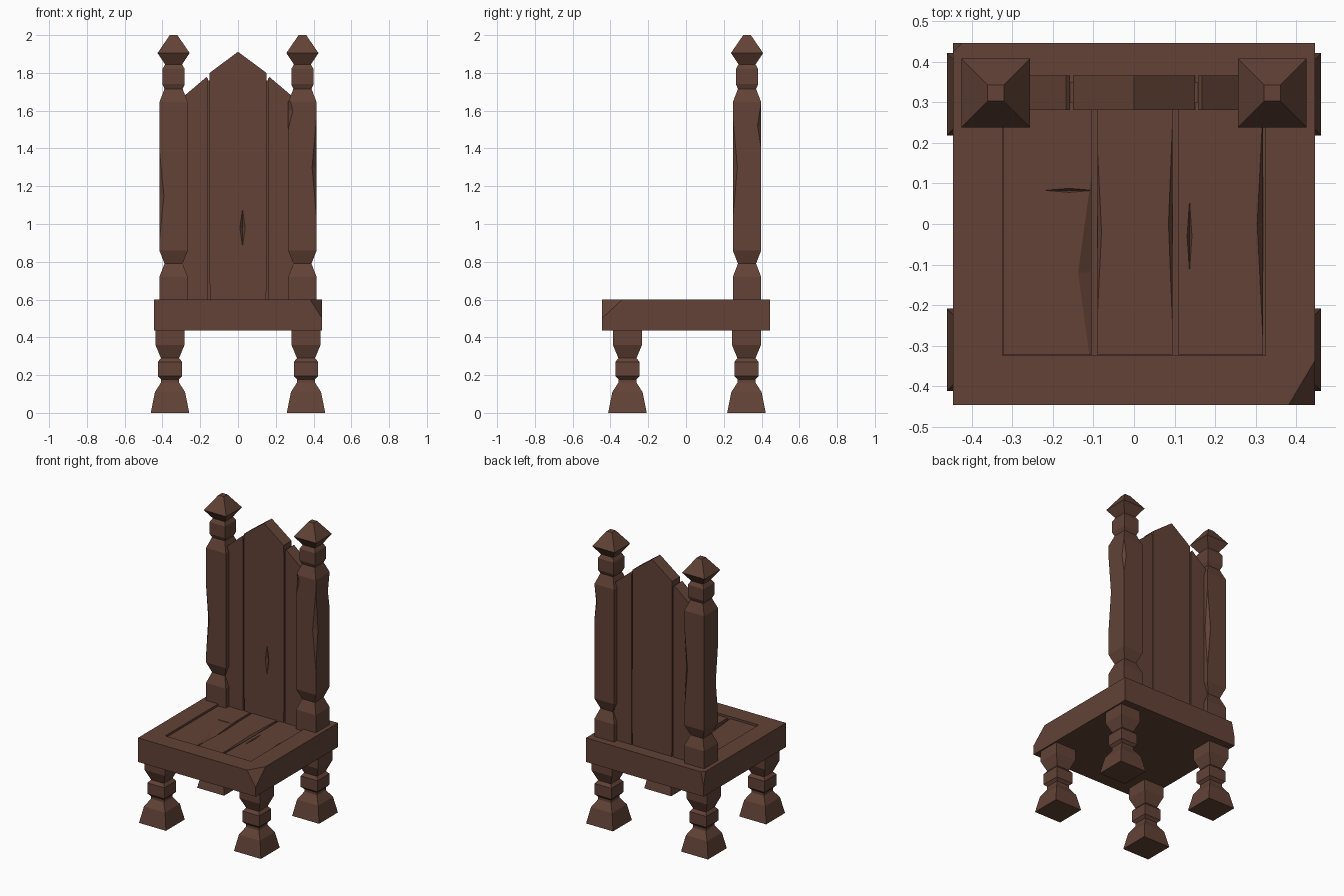
import bpy, bmesh
from mathutils import Vector

if "Cube" in bpy.data.objects:
    bpy.data.objects.remove(bpy.data.objects["Cube"])

wood = bpy.data.materials.new("dark brown wood")
wood.diffuse_color = (0.122, 0.055, 0.037, 1)
wood.use_nodes = True
wood.node_tree.nodes["Principled BSDF"].inputs["Base Color"].default_value = wood.diffuse_color


def finish(name, bm):
    bmesh.ops.recalc_face_normals(bm, faces=bm.faces)
    me = bpy.data.meshes.new(name)
    bm.to_mesh(me)
    bm.free()
    me.materials.append(wood)
    ob = bpy.data.objects.new(name, me)
    bpy.context.collection.objects.link(ob)
    return ob


def box(name, x, y, z):
    bm = bmesh.new()
    pts = [bm.verts.new((a, b, c)) for a in x for b in y for c in z]
    bmesh.ops.convex_hull(bm, input=pts)
    bmesh.ops.dissolve_limit(bm, angle_limit=0.01, verts=bm.verts, edges=bm.edges)
    return finish(name, bm)


def spindle(center, size):
    """Pointed octahedral cutter used for cracks and worn edges."""
    bm = bmesh.new()
    c = Vector(center)
    pts = []
    for i in range(3):
        for s in (-1, 1):
            d = Vector((0, 0, 0))
            d[i] = s * size[i]
            pts.append(bm.verts.new(c + d))
    bmesh.ops.convex_hull(bm, input=pts)
    return finish("wear_cutter", bm)


def cut(ob, cutter):
    cutter.hide_render = True
    m = ob.modifiers.new("cut", 'BOOLEAN')
    m.operation, m.solver, m.object = 'DIFFERENCE', 'EXACT', cutter
    bpy.context.view_layer.objects.active = ob
    bpy.ops.object.modifier_apply(modifier=m.name)
    bpy.data.objects.remove(cutter)


def turned(name, cx, cy, profile):
    """Square-section turning from (height, half width) pairs."""
    bm = bmesh.new()
    rings = [[bm.verts.new((cx + sx * h, cy + sy * h, z))
              for sx, sy in ((-1, -1), (1, -1), (1, 1), (-1, 1))] for z, h in profile]
    for a, b in zip(rings, rings[1:]):
        for i in range(4):
            j = (i + 1) % 4
            bm.faces.new((a[i], a[j], b[j], b[i]))
    bm.faces.new(rings[0])
    bm.faces.new(rings[-1])
    return finish(name, bm)


def plank(name, outline, y0, y1):
    """Board with an x/z outline, extruded through y."""
    bm = bmesh.new()
    f = bm.faces.new([bm.verts.new((x, y0, z)) for x, z in outline])
    ext = bmesh.ops.extrude_face_region(bm, geom=[f], use_keep_orig=True)
    bmesh.ops.translate(bm, vec=(0, y1 - y0, 0),
                        verts=[v for v in ext["geom"] if isinstance(v, bmesh.types.BMVert)])
    return finish(name, bm)


# Seat frame with recess and broken corners
seat = box("seat_frame", (-0.446, 0.446), (-0.446, 0.446), (0.435, 0.6))
cut(seat, box("recess_cutter", (-0.324, 0.324), (-0.324, 0.324), (0.56, 0.7)))
bm = bmesh.new()
bm.from_mesh(seat.data)
for a, b, c in (((0.382, -0.446, 0.6), (0.446, -0.338, 0.6), (0.446, -0.446, 0.5)),
                ((-0.446, 0.425, 0.6), (-0.425, 0.446, 0.6), (-0.446, 0.446, 0.5))):
    a, b, c = Vector(a), Vector(b), Vector(c)
    n = (b - a).cross(c - a)
    if n.dot(a) < 0:
        n.negate()
    r = bmesh.ops.bisect_plane(bm, geom=bm.verts[:] + bm.edges[:] + bm.faces[:],
                               plane_co=a, plane_no=n, clear_outer=True)
    bmesh.ops.holes_fill(bm, edges=[e for e in bm.edges if e.is_boundary])
bmesh.ops.recalc_face_normals(bm, faces=bm.faces)
bm.to_mesh(seat.data)
bm.free()

# Seat planks with cracks and worn edges
seat_wear = (
    [((-0.105, -0.12, 0.586), (0.033, 0.24, 0.02)), ((-0.16, 0.083, 0.586), (0.06, 0.005, 0.012))],
    [((-0.09, -0.02, 0.586), (0.01, 0.2, 0.015)), ((0.095, 0.0, 0.586), (0.01, 0.25, 0.015))],
    [((0.137, -0.03, 0.586), (0.006, 0.09, 0.012)), ((0.318, 0.0, 0.586), (0.014, 0.28, 0.02))])
for i, x in enumerate(((-0.323, -0.105), (-0.09, 0.095), (0.11, 0.318))):
    p = box(f"seat_plank_{i + 1}", x, (-0.323, 0.323), (0.555, 0.586))
    for c, s in seat_wear[i]:
        cut(p, spindle(c, s))

# Legs
LEG = [(0, 0.102), (0.11, 0.08), (0.16, 0.048), (0.178, 0.048), (0.195, 0.064),
       (0.27, 0.064), (0.29, 0.048), (0.36, 0.077), (0.45, 0.077)]
for side, s in (("left", -1), ("right", 1)):
    turned(f"front_leg_{side}", s * 0.36, -0.31, LEG)
    turned(f"rear_leg_{side}", s * 0.36, 0.32, LEG)

# Back posts with finials and worn edges
POST = [(0.57, 0.075), (0.72, 0.075), (0.79, 0.048), (0.86, 0.075), (1.645, 0.075),
        (1.715, 0.048), (1.74, 0.059), (1.82, 0.059), (1.845, 0.045), (1.905, 0.085), (2.0, 0.02)]
post_wear = {
    -1: [((-0.417, 0.248, 1.15), (0.025, 0.025, 0.25)), ((-0.265, 0.398, 1.25), (0.025, 0.025, 0.3))],
    1: [((0.417, 0.248, 1.3), (0.025, 0.025, 0.28)), ((0.265, 0.248, 1.6), (0.025, 0.02, 0.1)),
        ((0.417, 0.398, 1.52), (0.02, 0.02, 0.13))]}
for side, s in (("left", -1), ("right", 1)):
    post = turned(f"back_post_{side}", s * 0.341, 0.323, POST)
    for c, size in post_wear[s]:
        cut(post, spindle(c, size))

# Back boards, with thin fillers closing the grooves
center = plank("back_center_board", [(-0.147, 0.58), (0.147, 0.58), (0.152, 0.7), (0.15, 1.8),
                                     (0, 1.912), (-0.15, 1.8), (-0.15, 0.7)], 0.281, 0.366)
cut(center, spindle((0.024, 0.281, 0.98), (0.014, 0.015, 0.1)))
for side, s in (("left", -1), ("right", 1)):
    plank(f"back_side_board_{side}", [(s * x, z) for x, z in (
        (0.158, 0.58), (0.3, 0.58), (0.3, 1.665), (0.168, 1.777), (0.158, 1.768))], 0.281, 0.366)
    box(f"back_groove_filler_{side}", sorted((s * 0.14, s * 0.17)), (0.298, 0.349), (0.58, 1.76))
